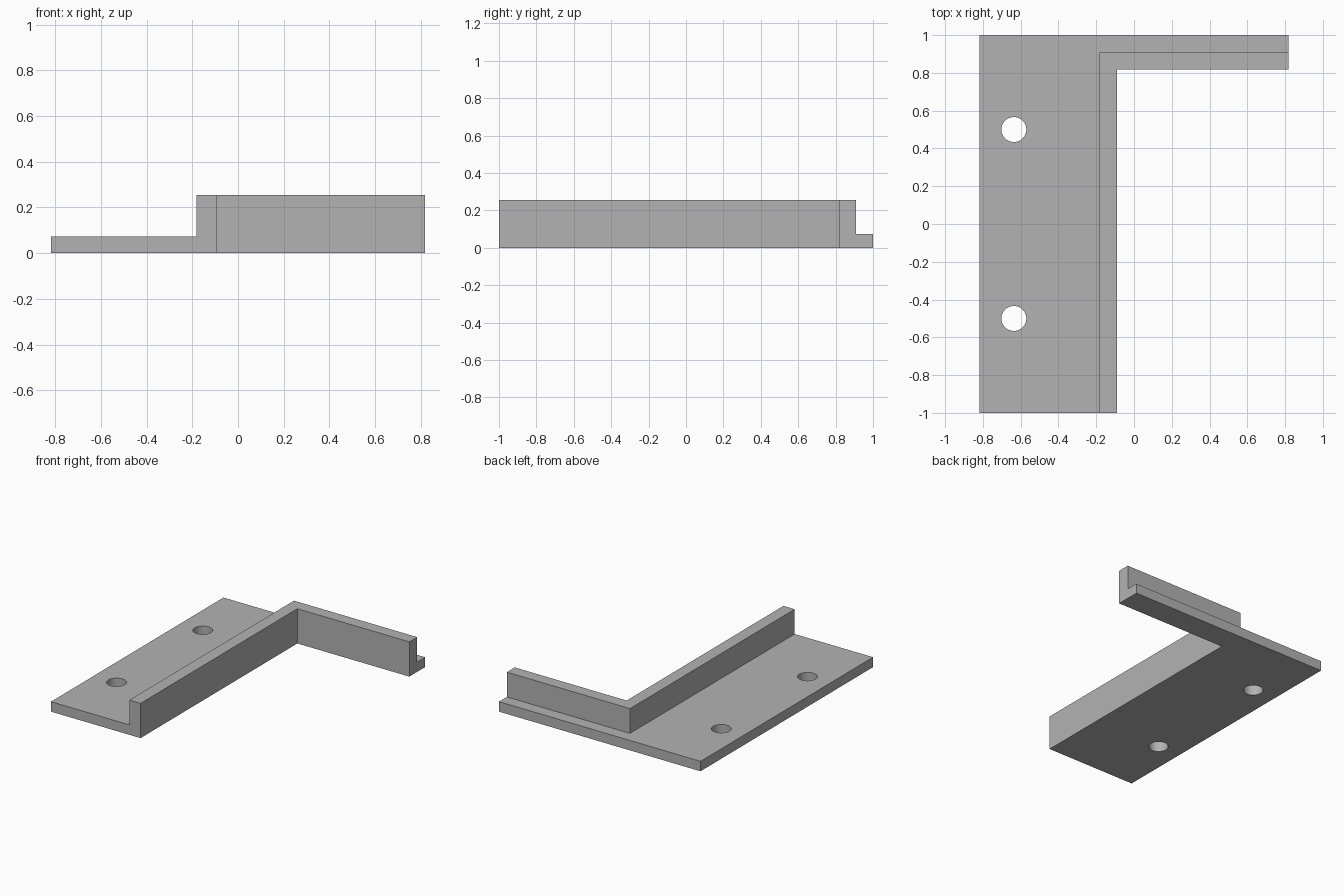
import bpy, bmesh
from math import radians

cube = bpy.data.objects.get("Cube")
if cube:
    bpy.data.objects.remove(cube, do_unlink=True)

# Key sizes
LEFT, RIGHT = -0.818, 0.818
FRONT, BACK = -1.0, 1.0
INNER_X, INNER_Y = -0.091, 0.818
WALL = 0.091
FLANGE_H, WALL_H = 0.073, 0.255
HOLE_X, HOLE_Y, HOLE_R = -0.636, 0.5, 0.066

grey = bpy.data.materials.new("plain grey")
grey.use_nodes = True
colour = (0.45, 0.45, 0.45, 1)
grey.diffuse_color = colour
grey.node_tree.nodes["Principled BSDF"].inputs["Base Color"].default_value = colour


def angle_prism(name, x0, y1, height):
    """L-shaped footprint from the inner corner out to x0 and y1, raised to height."""
    outline = [(x0, FRONT), (INNER_X, FRONT), (INNER_X, INNER_Y),
               (RIGHT, INNER_Y), (RIGHT, y1), (x0, y1)]
    bm = bmesh.new()
    base = bm.faces.new([bm.verts.new((x, y, 0)) for x, y in outline])
    top = bmesh.ops.extrude_face_region(bm, geom=[base])["geom"]
    verts = [v for v in top if isinstance(v, bmesh.types.BMVert)]
    bmesh.ops.translate(bm, verts=verts, vec=(0, 0, height))
    bmesh.ops.recalc_face_normals(bm, faces=bm.faces)
    mesh = bpy.data.meshes.new(name)
    bm.to_mesh(mesh)
    bm.free()
    mesh.materials.append(grey)
    obj = bpy.data.objects.new(name, mesh)
    bpy.context.collection.objects.link(obj)
    return obj


def combine(target, tool, operation):
    """Apply a boolean and discard the tool."""
    tool.hide_render = True
    mod = target.modifiers.new(operation.lower(), 'BOOLEAN')
    mod.operation, mod.solver, mod.object = operation, 'EXACT', tool
    bpy.context.view_layer.objects.active = target
    bpy.ops.object.modifier_apply(modifier=mod.name)
    bpy.data.objects.remove(tool, do_unlink=True)


# Low flange joined with the raised corner wall
bracket = angle_prism("corner_bracket", LEFT, BACK, FLANGE_H)
wall = angle_prism("corner_wall", INNER_X - WALL, INNER_Y + WALL, WALL_H)
combine(bracket, wall, 'UNION')

# Merge coplanar pieces
bm = bmesh.new()
bm.from_mesh(bracket.data)
bmesh.ops.dissolve_limit(bm, angle_limit=radians(1), verts=bm.verts, edges=bm.edges)
bm.to_mesh(bracket.data)
bm.free()

# Two screw holes through the flange
for side in (-1, 1):
    bpy.ops.mesh.primitive_cylinder_add(vertices=48, radius=HOLE_R, depth=0.5,
                                        location=(HOLE_X, side * HOLE_Y, 0))
    cutter = bpy.context.object
    cutter.name = "screw_hole_cutter"
    cutter.data.materials.append(grey)
    combine(bracket, cutter, 'DIFFERENCE')

# Smooth hole walls, sharp everywhere else
bpy.ops.object.select_all(action='DESELECT')
bracket.select_set(True)
bpy.context.view_layer.objects.active = bracket
bpy.ops.object.shade_smooth_by_angle(angle=radians(30))
